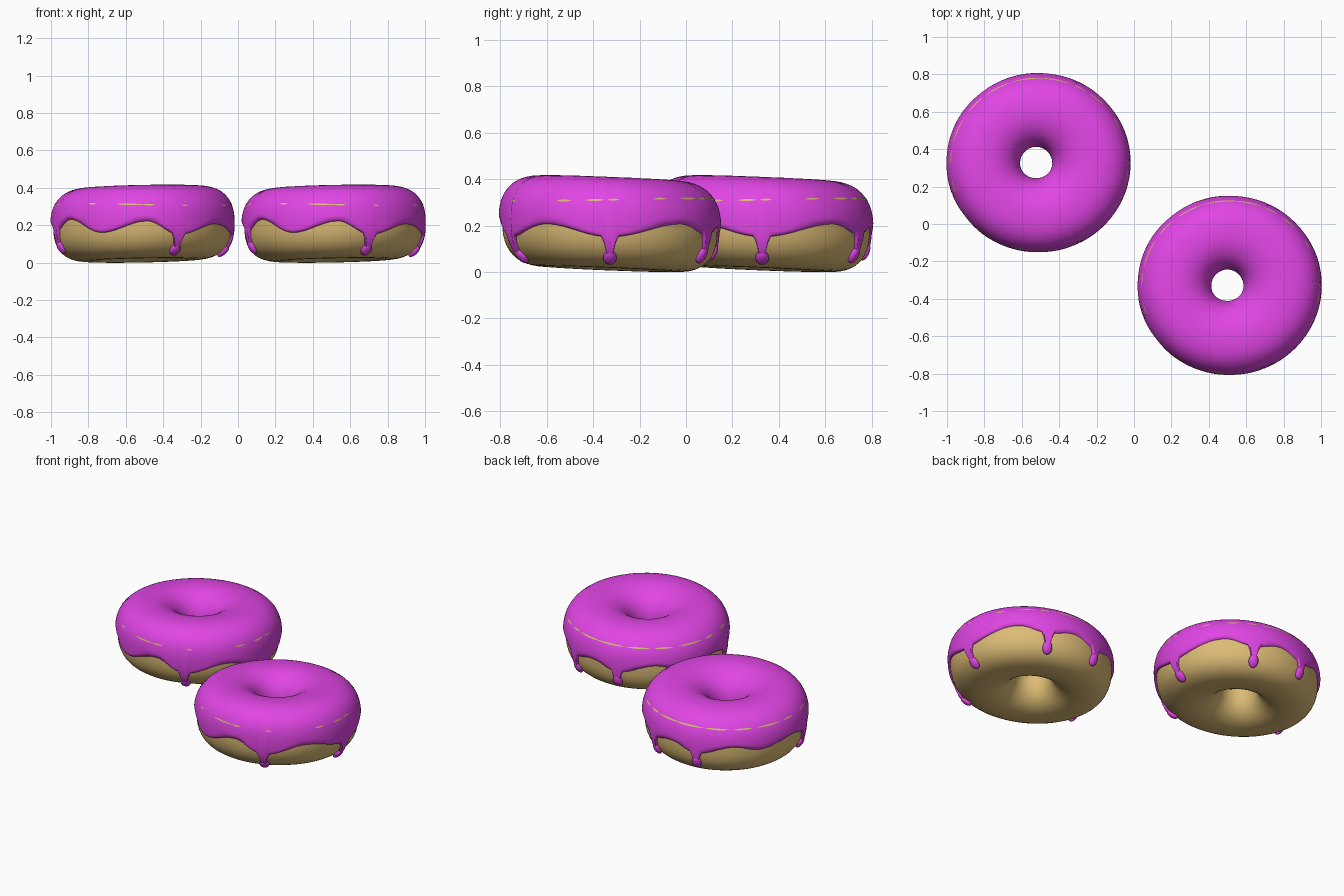
import bpy, bmesh, math
from mathutils import Matrix, Vector

cube = bpy.data.objects.get("Cube")
if cube:
    bpy.data.objects.remove(cube, do_unlink=True)

STEPS = 240              # divisions around each ring
MAJOR, MID_Z = 0.283, 0.2
ICING = 0.016            # icing thickness
CENTRES = [(-0.511, 0.328), (0.511, -0.328)]


def material(name, rgb):
    m = bpy.data.materials.new(name)
    m.use_nodes = True
    m.diffuse_color = (*rgb, 1)
    m.node_tree.nodes["Principled BSDF"].inputs["Base Color"].default_value = (*rgb, 1)
    return m


dough_mat = material("golden_dough", (0.72, 0.50, 0.18))
icing_mat = material("pink_icing", (0.75, 0.06, 0.78))


def tilt(x, y):
    return 0.02 * x - 0.04 * y


def ring_point(theta, phi, offset=0.0):
    """Point on the slightly boxy, slightly tilted ring surface."""
    c, s = math.cos(phi), math.sin(phi)
    if c > 0:
        r = MAJOR + (0.188 + offset) * c ** 0.8
    else:
        r = MAJOR + (0.183 + offset) * c
    x = r * math.cos(theta) * 1.012 - 0.012 * max(0, -c)
    y = r * math.sin(theta) * 0.985
    z = MID_Z + (0.188 + offset) * math.copysign(abs(s) ** 0.8, s)
    return Vector((x, y, z + tilt(x, y)))


def phi_at(theta, z):
    """Profile angle on the outer wall at height z."""
    d = (z - MID_Z - tilt(0.45 * math.cos(theta), 0.45 * math.sin(theta))) / 0.188
    d = max(-0.97, min(0.97, d))
    return math.asin(math.copysign(abs(d) ** 1.25, d))


# Wavy icing edge: angle in degrees, height
WAVE = [(0, .15), (41, .205), (63, .16), (83, .19), (103, .15), (130, .2), (150, .17),
        (178, .2), (198, .17), (217, .23), (243, .16), (273, .22), (294, .15),
        (324, .205), (360, .15)]
# Drips: angle in degrees, lowest height
DRIPS = [(0, .03), (63, .04), (103, .055), (198, .05), (294, .038)]


def edge_height(theta):
    deg = math.degrees(theta) % 360
    for (a, za), (b, zb) in zip(WAVE, WAVE[1:]):
        if a <= deg <= b:
            t = (1 - math.cos(math.pi * (deg - a) / (b - a))) / 2
            z = za + (zb - za) * t
            break
    for a, low in DRIPS:
        d = (deg - a + 180) % 360 - 180
        z += (low + 0.035 - z) * math.exp(-(d / 2.9) ** 4)
    return z


def add_grid(bm, rows, closed_u=True, closed_v=False):
    grid = [[bm.verts.new(p) for p in row] for row in rows]
    nu, nv = len(grid), len(grid[0])
    for i in range(nu if closed_u else nu - 1):
        for j in range(nv if closed_v else nv - 1):
            k, m = (i + 1) % nu, (j + 1) % nv
            bm.faces.new((grid[i][j], grid[k][j], grid[k][m], grid[i][m]))


def finish(bm, name, mat):
    me = bpy.data.meshes.new(name)
    bm.to_mesh(me)
    bm.free()
    me.materials.append(mat)
    me.polygons.foreach_set("use_smooth", [True] * len(me.polygons))
    for label, (x, y) in zip(("back", "front"), CENTRES):
        ob = bpy.data.objects.new(f"{label}_{name}", me)
        ob.location = (x, y, 0)
        bpy.context.scene.collection.objects.link(ob)


angles = [math.tau * i / STEPS for i in range(STEPS)]

# Dough ring
bm = bmesh.new()
add_grid(bm, [[ring_point(t, math.tau * j / 48) for j in range(48)] for t in angles],
         closed_v=True)
finish(bm, "dough", dough_mat)

# Icing shell with rounded lips at both edges
bm = bmesh.new()
N = 44
rows = []
for t in angles:
    start = phi_at(t, edge_height(t))
    end = math.pi + 0.05 * math.sin(3 * t)
    row = []
    for j in range(N + 1):
        phi = start + (end - start) * (1 - math.cos(math.pi * j / N)) / 2
        near = min(1, min(phi - start, end - phi) / 0.09)
        row.append(ring_point(t, phi, -0.004 + (ICING + 0.004) * math.sqrt(max(0, 1 - (1 - near) ** 2))))
    rows.append(row)
add_grid(bm, rows)

# Rounded drip ends following the wall
for deg, low in DRIPS:
    t = math.radians(deg)
    phi = phi_at(t, low + 0.035)
    up = (ring_point(t, phi + 0.1) - ring_point(t, phi - 0.1)).normalized()
    side = Vector((-math.sin(t), math.cos(t), 0))
    out = side.cross(up).normalized()
    side = up.cross(out)
    rot = Matrix((out, side, up)).transposed().to_4x4()
    bmesh.ops.create_uvsphere(
        bm, u_segments=20, v_segments=12, radius=1,
        matrix=Matrix.Translation(ring_point(t, phi, 0.004)) @ rot
        @ Matrix.Diagonal((0.019, 0.029, 0.04, 1)))
finish(bm, "icing", icing_mat)

# Thin broken line of dough showing through the icing
bm = bmesh.new()
BREAKS = [(28, 4), (48, 6), (62, 5), (78, 10), (96, 12), (118, 9), (137, 7), (158, 10),
          (176, 5), (197, 6), (236, 3), (262, 9), (274, 4), (298, 2), (335, 4), (352, 5), (2, 3)]
for mid, half in BREAKS:
    rows = []
    for i in range(9):
        t = math.radians(mid + half * (i / 4 - 1))
        z = 0.302 + 0.004 * math.sin(2 * t)
        thick = 0.0035 * (1 - (i / 4 - 1) ** 2) + 0.0005
        rows.append([ring_point(t, phi_at(t, z + d * thick), ICING + 0.0015) for d in (-1, 1)])
    add_grid(bm, rows, closed_u=False)
finish(bm, "dough_line", dough_mat)
